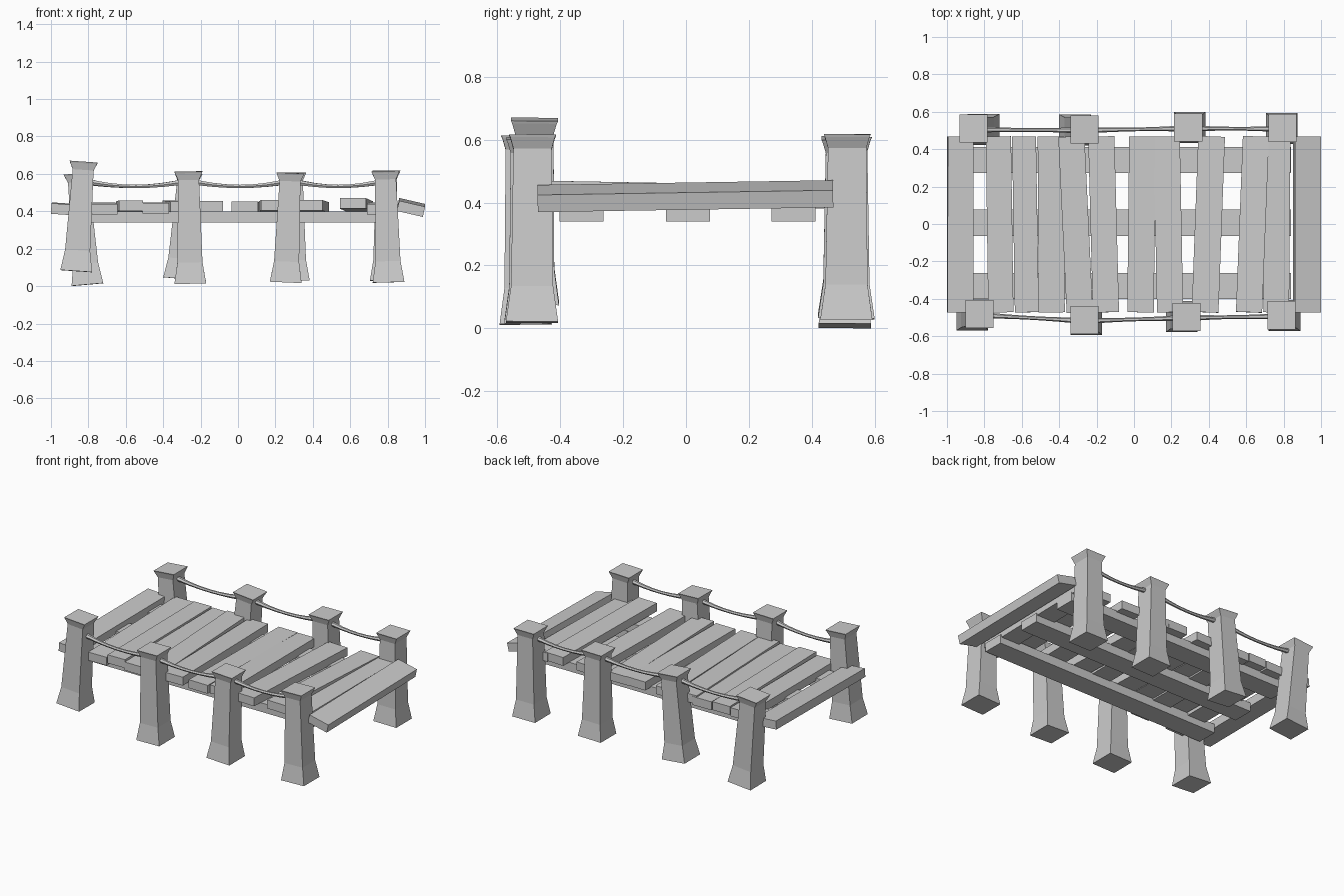
import bpy, bmesh, math
from mathutils import Vector, Matrix

if "Cube" in bpy.data.objects:
    bpy.data.objects.remove(bpy.data.objects["Cube"])


def finish(bm, name):
    bmesh.ops.recalc_face_normals(bm, faces=bm.faces)
    me = bpy.data.meshes.new(name)
    bm.to_mesh(me)
    bm.free()
    ob = bpy.data.objects.new(name, me)
    bpy.context.collection.objects.link(ob)
    return ob


# Post: square rings with a flared foot and a flared cap
RINGS = [(0, .085, .083), (.19, .067, .067), (.925, .056, .061),
         (.985, .072, .071), (1, .075, .075)]


def post(name, base, top):
    base, top = Vector(base), Vector(top)
    axis = top - base
    tilt = Vector((0, 0, 1)).rotation_difference(axis).to_matrix()
    bm = bmesh.new()
    loops = []
    for t, hx, hy in RINGS:
        loops.append([bm.verts.new(base + tilt @ Vector((sx * hx, sy * hy, t * axis.length)))
                      for sx, sy in ((-1, -1), (1, -1), (1, 1), (-1, 1))])
    for a, b in zip(loops, loops[1:]):
        for i in range(4):
            j = (i + 1) % 4
            bm.faces.new((a[i], a[j], b[j], b[i]))
    bm.faces.new(loops[0])
    bm.faces.new(loops[-1])
    return finish(bm, name)


# Box whose long axis runs from a to b, rolled about that axis
def board(name, a, b, width, thick, roll=0):
    a, b = Vector(a), Vector(b)
    y = (b - a).normalized()
    x = y.cross(Vector((0, 0, 1))).normalized()
    z = x.cross(y)
    rot = Matrix((x, y, z)).transposed().to_4x4() @ Matrix.Rotation(math.radians(roll), 4, 'Y')
    bm = bmesh.new()
    bmesh.ops.create_cube(bm, size=1)
    size = Matrix.Diagonal((width, (b - a).length, thick, 1))
    bmesh.ops.transform(bm, matrix=Matrix.Translation((a + b) / 2) @ rot @ size, verts=bm.verts)
    return finish(bm, name)


# Sagging rope, thinner in the middle
def rope(name, p, q):
    p, q = Vector(p), Vector(q)
    cu = bpy.data.curves.new(name, 'CURVE')
    cu.dimensions = '3D'
    cu.bevel_depth = 1
    cu.bevel_resolution = 1
    cu.use_fill_caps = True
    sp = cu.splines.new('POLY')
    n = 8
    sp.points.add(n)
    for i, pt in enumerate(sp.points):
        t = i / n
        k = 4 * t * (1 - t)
        v = p.lerp(q, t)
        pt.co = (v.x, v.y, v.z - .03 * k, 1)
        pt.radius = .018 - .008 * k
    sp.use_smooth = False
    ob = bpy.data.objects.new(name, cu)
    bpy.context.collection.objects.link(ob)


# Leaning posts: base centre, top centre
front = [((-.865, -.487, .08), (-.825, -.482, .665)), ((-.255, -.51, .013), (-.265, -.513, .613)),
         ((.255, -.495, .02), (.28, -.497, .605)), ((.805, -.49, .02), (.788, -.488, .615))]
back = [((-.805, .505, .008), (-.857, .51, .602)), ((-.315, .503, .04), (-.265, .506, .605)),
        ((.298, .517, .03), (.29, .516, .607)), ((.79, .51, .028), (.793, .513, .618))]
for side, posts in (("front", front), ("back", back)):
    for i, (b, t) in enumerate(posts):
        post(f"{side}_post_{i + 1}", b, t)
    # ropes between neighbouring posts
    for i in range(3):
        p, q = posts[i][1], posts[i + 1][1]
        rope(f"{side}_rope_{i + 1}", (p[0], p[1] - .005, .563), (q[0], q[1] - .005, .563))

# Long support beams under the deck
for i, y in enumerate((-.332, .007, .342)):
    board(f"beam_{i + 1}", (-.86, y, .37), (.84, y, .37), .14, .06)

# Deck planks: x front, x back, z front, z back, width, roll
planks = [(-.93, -.928, .41, .415, .138, 4), (-.712, -.725, .41, .42, .135, 0),
          (-.573, -.588, .43, .425, .128, 0), (-.44, -.445, .415, .42, .14, 0),
          (-.29, -.335, .425, .43, .14, 0), (-.15, -.175, .427, .42, .14, 0),
          (.035, .045, .423, .422, .142, 0), (.193, .175, .432, .42, .14, 0),
          (.38, .415, .432, .42, .143, 0), (.615, .652, .442, .425, .14, 0),
          (.76, .768, .41, .42, .138, 0), (.925, .925, .413, .428, .142, 13)]
for i, (xf, xb, zf, zb, w, roll) in enumerate(planks):
    board(f"plank_{i + 1}", (xf, -.472, zf), (xb, .468, zb), w, .056, roll)
